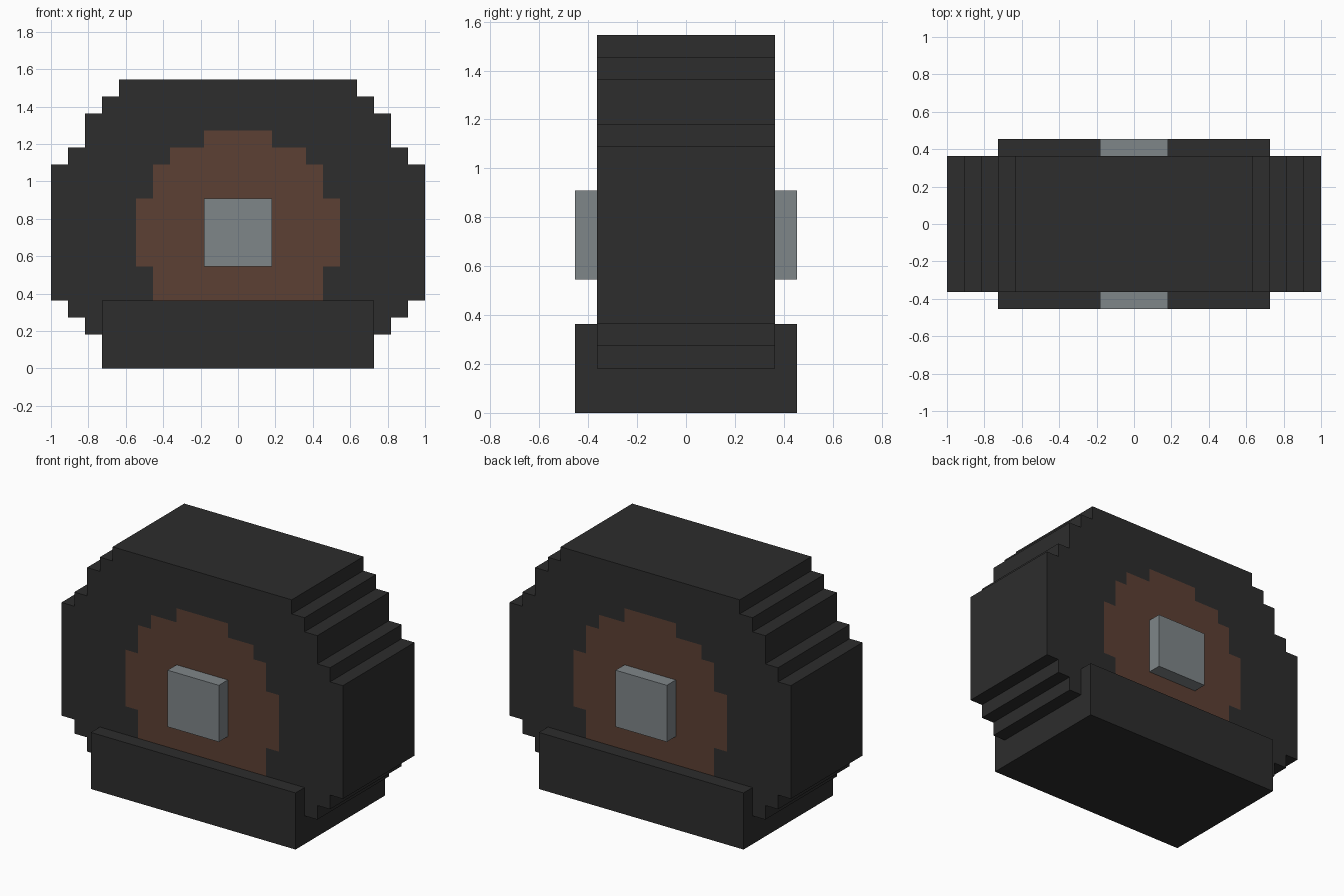
import bpy
import bmesh

cube = bpy.data.objects.get("Cube")
if cube:
    bpy.data.objects.remove(cube, do_unlink=True)

U = 1 / 11  # one block


def material(name, rgb):
    mat = bpy.data.materials.new(name)
    mat.use_nodes = True
    mat.diffuse_color = (*rgb, 1)
    mat.node_tree.nodes["Principled BSDF"].inputs["Base Color"].default_value = (*rgb, 1)
    return mat


charcoal = material("charcoal", (0.026, 0.026, 0.026))
brown = material("brown", (0.107, 0.051, 0.033))
steel = material("steel grey", (0.212, 0.238, 0.25))


def add_object(name, bm, mats):
    bmesh.ops.recalc_face_normals(bm, faces=bm.faces[:])
    mesh = bpy.data.meshes.new(name)
    bm.to_mesh(mesh)
    bm.free()
    for mat in mats:
        mesh.materials.append(mat)
    obj = bpy.data.objects.new(name, mesh)
    bpy.context.collection.objects.link(obj)
    return obj


def box(name, half_x, half_y, z0, z1, mat):
    bm = bmesh.new()
    bmesh.ops.create_cube(bm, size=1)
    for v in bm.verts:
        v.co.x *= 2 * half_x * U
        v.co.y *= 2 * half_y * U
        v.co.z = (z0 if v.co.z < 0 else z1) * U
    return add_object(name, bm, [mat])


# Rows as (bottom, top, half width), in blocks
wheel_rows = [(2, 3, 9), (3, 4, 10), (4, 12, 11), (12, 13, 10),
              (13, 15, 9), (15, 16, 8), (16, 17, 7)]
hub_rows = [(4, 6, 5), (6, 10, 6), (10, 12, 5), (12, 13, 4), (13, 14, 2)]

# Stepped wheel body: mirrored outline, extruded through its thickness
right = [(w, z) for z0, z1, w in wheel_rows for z in (z0, z1)]
outline = right + [(-x, z) for x, z in reversed(right)]
bm = bmesh.new()
face = bm.faces.new([bm.verts.new((x * U, -4 * U, z * U)) for x, z in outline])
extruded = bmesh.ops.extrude_face_region(bm, geom=[face])["geom"]
bmesh.ops.translate(bm, vec=(0, 8 * U, 0),
                    verts=[g for g in extruded if isinstance(g, bmesh.types.BMVert)])


# Cut both flat sides along the hub steps
def cut(co, normal):
    sides = [f for f in bm.faces if abs(f.normal.y) > 0.9]
    geom = sides + list({e for f in sides for e in f.edges}) + list({v for f in sides for v in f.verts})
    bmesh.ops.bisect_plane(bm, geom=geom, dist=1e-5, plane_co=co, plane_no=normal)
    bm.normal_update()


bm.normal_update()
for z in sorted({z for row in hub_rows for z in row[:2]}):
    cut((0, 0, z * U), (0, 0, 1))
for w in sorted({row[2] for row in hub_rows}):
    for s in (-1, 1):
        cut((s * w * U, 0, 0), (1, 0, 0))

# Brown hub on both sides
for f in bm.faces:
    c = f.calc_center_median() / U
    if abs(f.normal.y) > 0.9 and any(z0 < c.z < z1 and abs(c.x) < w for z0, z1, w in hub_rows):
        f.material_index = 1
add_object("wheel_body", bm, [charcoal, brown])

# Foot block and axle
box("base_block", 8, 5, 0, 4, charcoal)
box("axle", 2, 5, 6, 10, steel)
